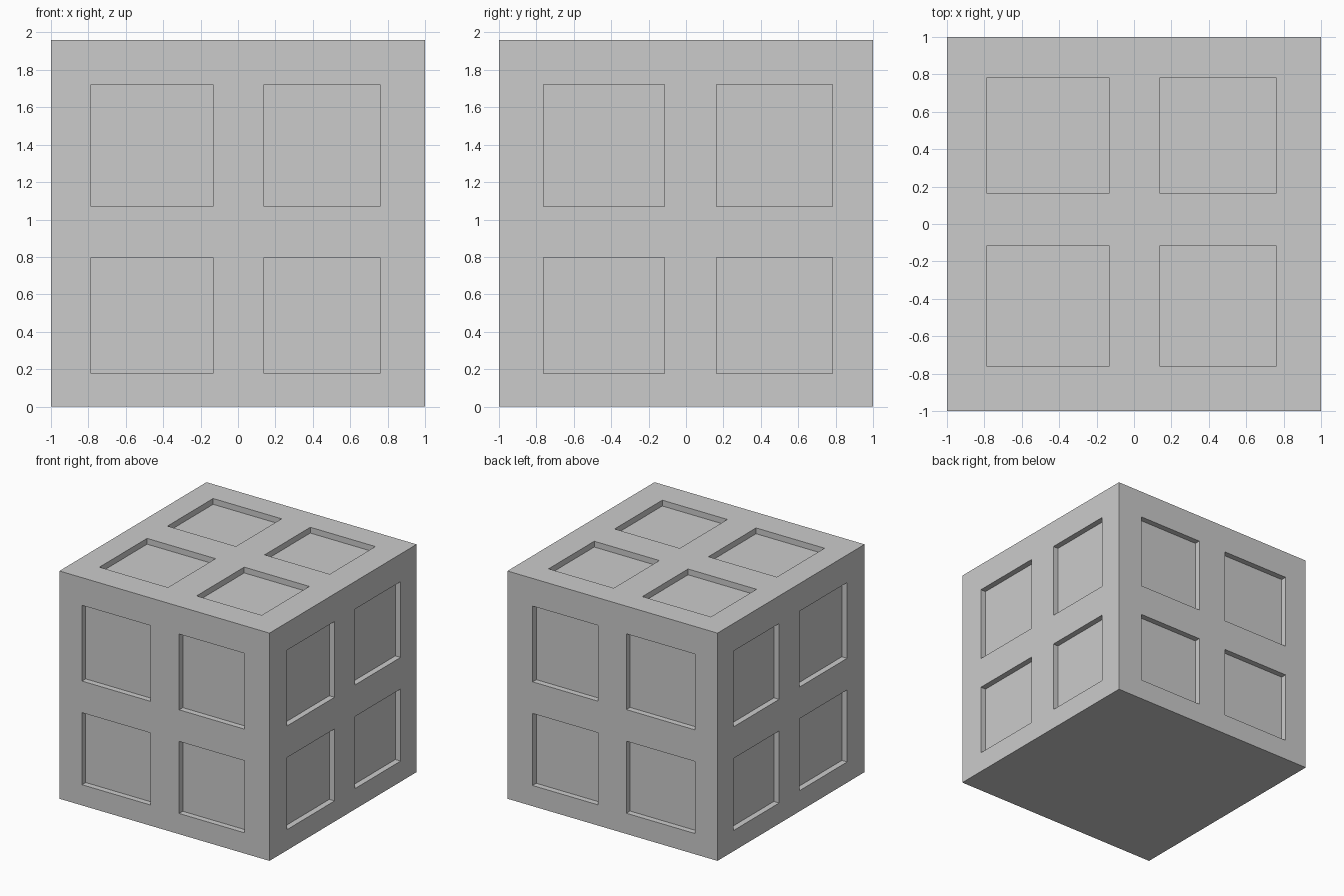
import bpy
import bmesh
from mathutils import Vector

if "Cube" in bpy.data.objects:
    bpy.data.objects.remove(bpy.data.objects["Cube"])

HEIGHT = 1.96
DEPTH = 0.05
# Panel spans along each axis
SPANS = [
    [(-0.785, -0.133), (0.14, 0.76)],
    [(-0.763, -0.115), (0.162, 0.783)],
    [(0.178, 0.798), (1.07, 1.722)],
]

# Block body
bm = bmesh.new()
bmesh.ops.create_cube(bm, size=2)
for v in bm.verts:
    v.co.z = (v.co.z + 1) * HEIGHT / 2

# Panel outlines cut into the faces
for axis, spans in enumerate(SPANS):
    normal = Vector((0, 0, 0))
    normal[axis] = 1
    for pos in [p for span in spans for p in span]:
        bmesh.ops.bisect_plane(bm, geom=bm.verts[:] + bm.edges[:] + bm.faces[:],
                               plane_co=normal * pos, plane_no=normal)
bm.normal_update()


def is_panel(face):
    """True for the four panels on every side except the underside."""
    if face.normal.z < -0.5:
        return False
    c = face.calc_center_median()
    return all(abs(face.normal[a]) > 0.5 or any(lo < c[a] < hi for lo, hi in SPANS[a])
               for a in range(3))


# Recessed panels, four per side
panels = [f for f in bm.faces if is_panel(f)]
inward = [-f.normal * DEPTH for f in panels]
for face, move in zip(panels, inward):
    new = bmesh.ops.extrude_discrete_faces(bm, faces=[face])["faces"][0]
    bmesh.ops.translate(bm, verts=new.verts[:], vec=move)

bmesh.ops.recalc_face_normals(bm, faces=bm.faces[:])
mesh = bpy.data.meshes.new("panelled_block")
bm.to_mesh(mesh)
bm.free()
block = bpy.data.objects.new("panelled_block", mesh)
bpy.context.collection.objects.link(block)
